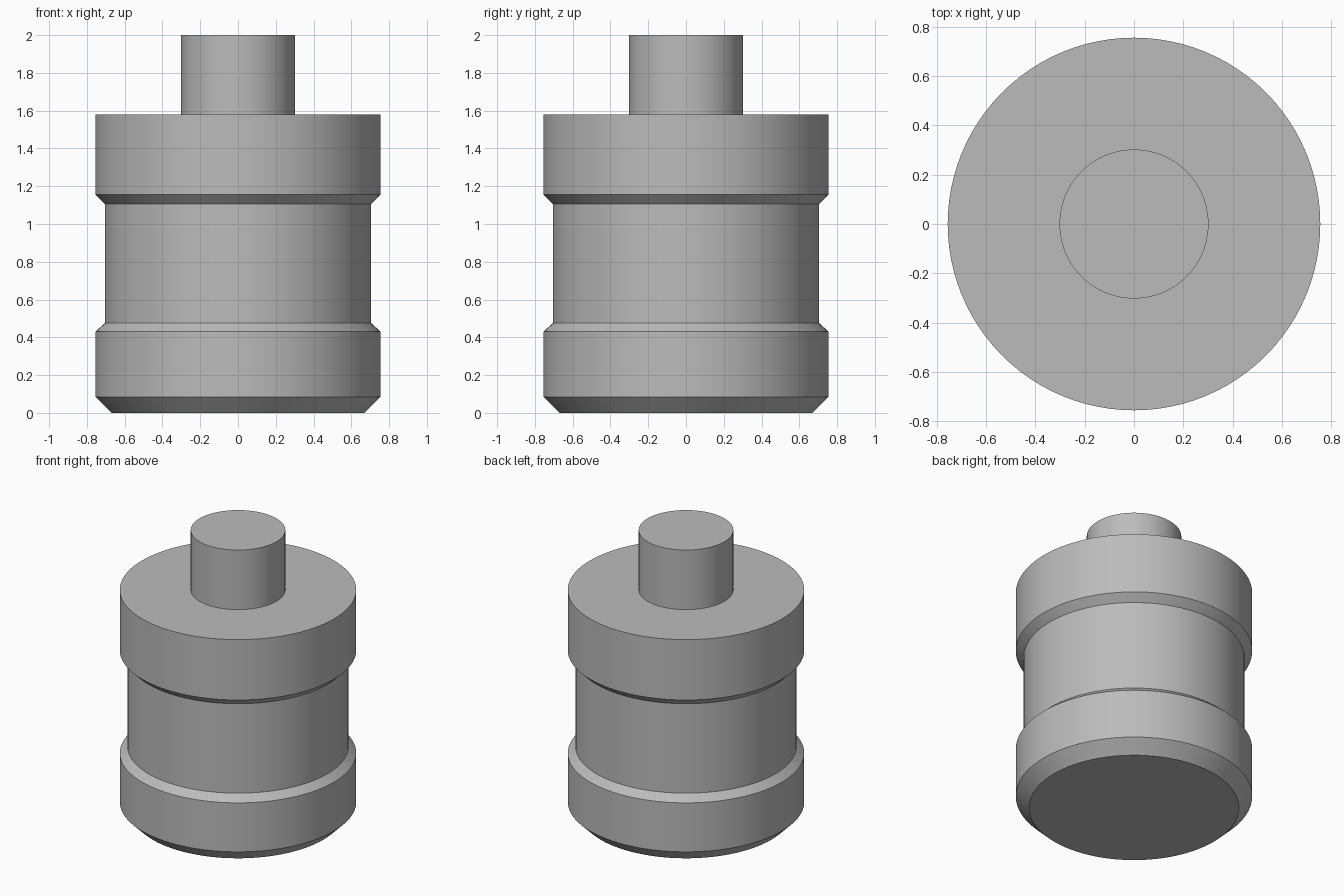
import bpy
import bmesh
import math

cube = bpy.data.objects.get("Cube")
if cube:
    bpy.data.objects.remove(cube, do_unlink=True)

SEGMENTS = 96

# Plain grey finish
grey = bpy.data.materials.new("plain_grey")
grey.use_nodes = True
colour = (0.5, 0.5, 0.5, 1)
grey.diffuse_color = colour
grey.node_tree.nodes["Principled BSDF"].inputs["Base Color"].default_value = colour


def lathe(name, profile):
    """Spin a (radius, height) outline around z and cap both ends."""
    bm = bmesh.new()
    rings = []
    for radius, height in profile:
        ring = []
        for i in range(SEGMENTS):
            a = math.tau * i / SEGMENTS
            ring.append(bm.verts.new((radius * math.cos(a), radius * math.sin(a), height)))
        rings.append(ring)
    for low, high in zip(rings, rings[1:]):
        for i in range(SEGMENTS):
            j = (i + 1) % SEGMENTS
            bm.faces.new((low[i], low[j], high[j], high[i]))
    bm.faces.new(rings[0][::-1])
    bm.faces.new(rings[-1])
    mesh = bpy.data.meshes.new(name)
    bm.to_mesh(mesh)
    bm.free()
    mesh.materials.append(grey)
    obj = bpy.data.objects.new(name, mesh)
    bpy.context.collection.objects.link(obj)
    bpy.ops.object.select_all(action="DESELECT")
    obj.select_set(True)
    bpy.context.view_layer.objects.active = obj
    bpy.ops.object.shade_smooth_by_angle(angle=math.radians(30))
    return obj


# One turned solid: chamfered base, recessed waist, collar and top stem
lathe("turned_body", [
    (0.67, 0), (0.755, 0.085), (0.755, 0.43),
    (0.705, 0.475), (0.705, 1.105), (0.755, 1.155),
    (0.755, 1.58), (0.302, 1.58), (0.302, 2),
])
